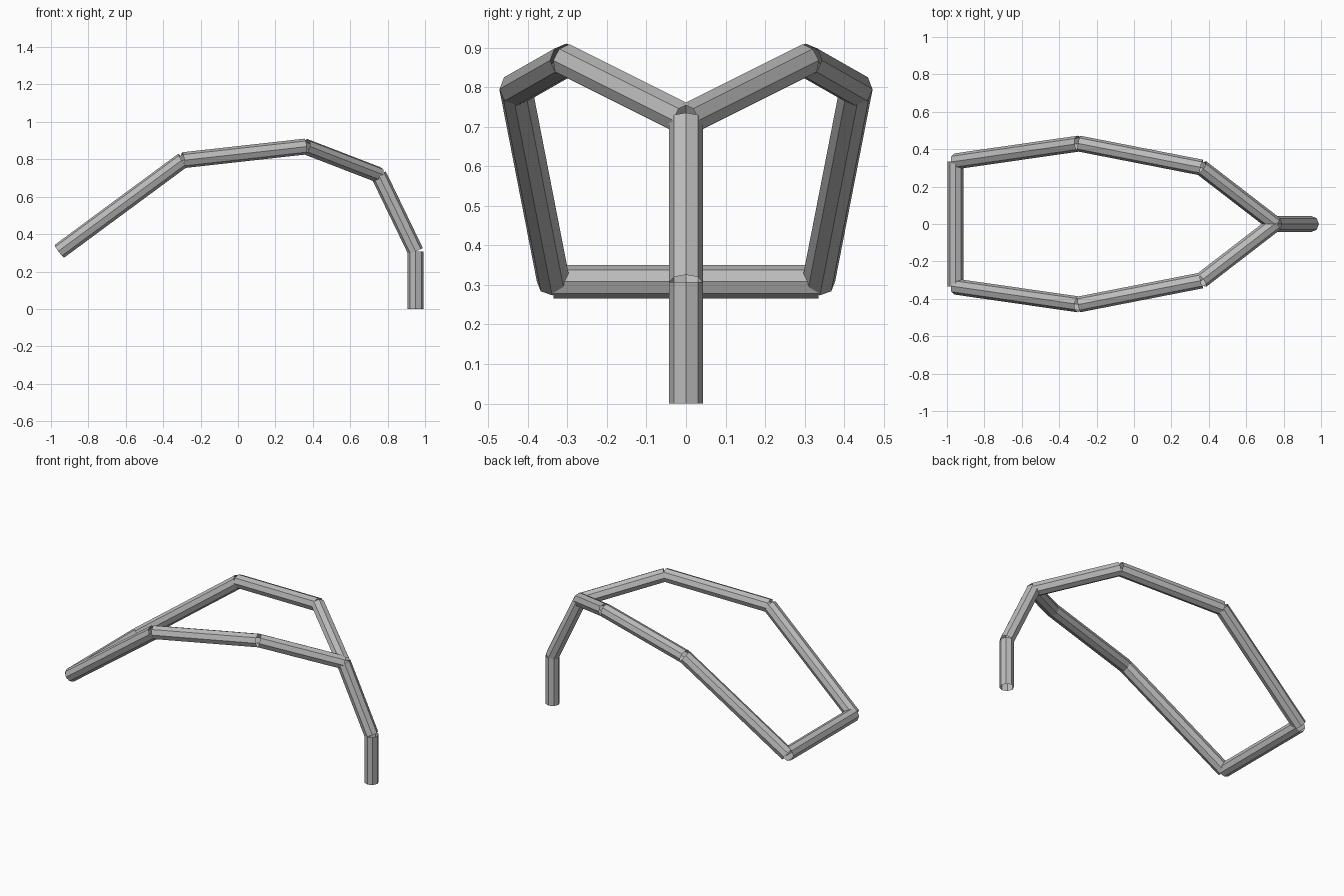
import bpy
import bmesh
from mathutils import Vector, Matrix

cube = bpy.data.objects.get("Cube")
if cube:
    bpy.data.objects.remove(cube)

RADIUS = 0.0425
SIDES = 8

# Bare metal colour
metal = bpy.data.materials.new("grey_metal")
metal.use_nodes = True
grey = (0.5, 0.5, 0.5, 1)
metal.diffuse_color = grey
metal.node_tree.nodes["Principled BSDF"].inputs["Base Color"].default_value = grey


def tube_run(name, points, mirrored=False):
    """Straight open-ended tubes, one between each pair of points."""
    bm = bmesh.new()
    for a, b in zip(points, points[1:]):
        a, b = Vector(a), Vector(b)
        axis = b - a
        turn = axis.to_track_quat('Z', 'Y').to_matrix().to_4x4()
        bmesh.ops.create_cone(
            bm, cap_ends=False, segments=SIDES, radius1=RADIUS, radius2=RADIUS,
            depth=axis.length, matrix=Matrix.Translation((a + b) / 2) @ turn)
    mesh = bpy.data.meshes.new(name)
    bm.to_mesh(mesh)
    bm.free()
    mesh.materials.append(metal)
    obj = bpy.data.objects.new(name, mesh)
    bpy.context.collection.objects.link(obj)
    if mirrored:
        mod = obj.modifiers.new("Mirror", 'MIRROR')
        mod.use_axis = (False, True, False)
        mod.use_mirror_merge = False
    return obj


# Joints of the frame
low_end = (-0.955, 0.335, 0.308)
wide = (-0.295, 0.43, 0.795)
peak = (0.36, 0.302, 0.868)
fork = (0.752, 0, 0.717)
knee = (0.95, 0, 0.307)
foot = (0.95, 0, 0)

# Two side rails, the end crossbar, and the single leg
tube_run("side_rails", [low_end, wide, peak, fork], mirrored=True)
tube_run("crossbar", [(low_end[0], -low_end[1], low_end[2]), low_end])
tube_run("upper_leg", [fork, knee])
tube_run("lower_leg", [knee, foot])
